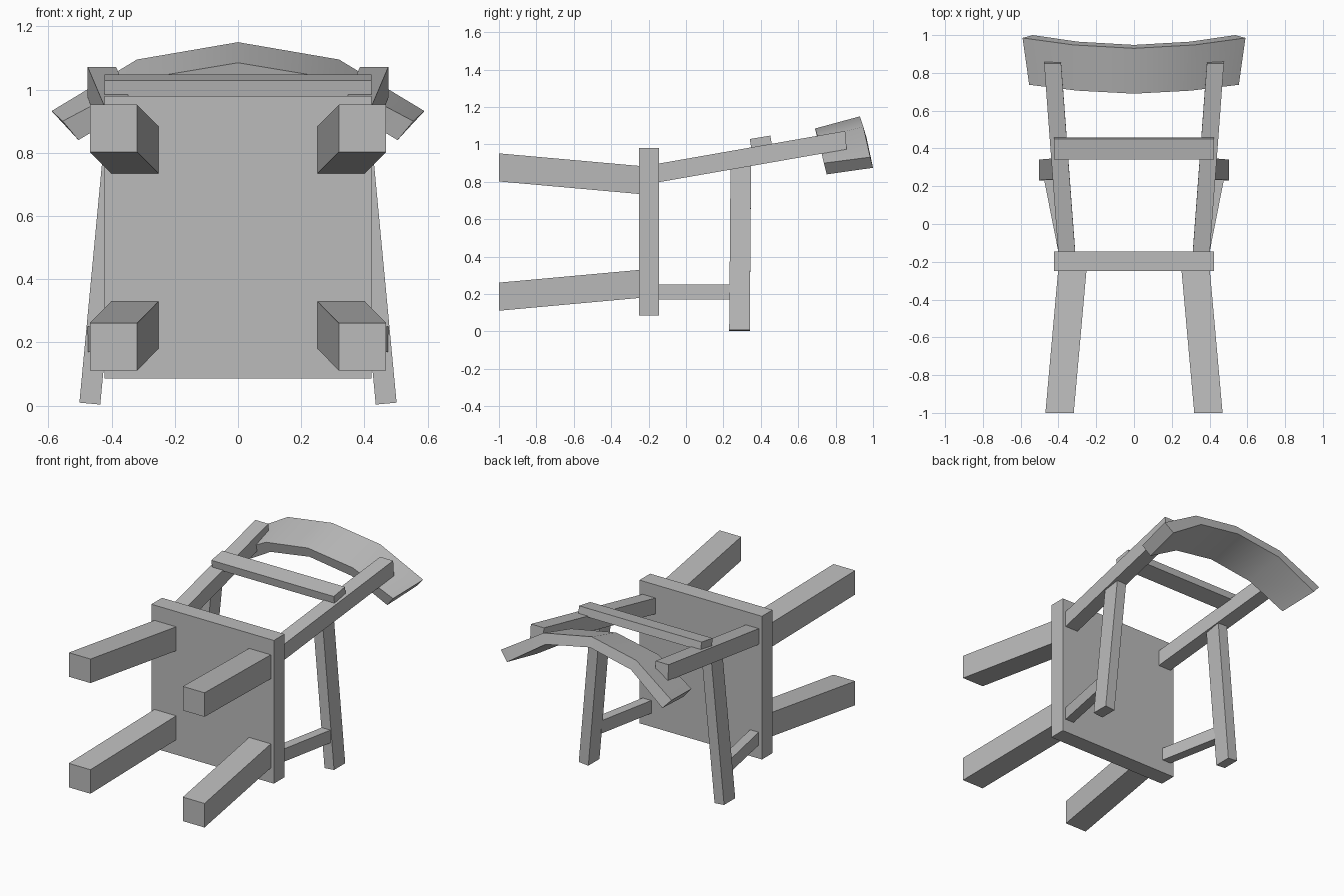
import bpy
import bmesh
from mathutils import Vector

cube = bpy.data.objects.get("Cube")
if cube:
    bpy.data.objects.remove(cube, do_unlink=True)

grey = bpy.data.materials.new("plain grey")
grey.use_nodes = True
grey.diffuse_color = (0.5, 0.5, 0.5, 1)
bsdf = next(n for n in grey.node_tree.nodes if n.type == "BSDF_PRINCIPLED")
bsdf.inputs["Base Color"].default_value = grey.diffuse_color


def loft(name, sections):
    """Skin a run of four-cornered sections and cap both ends."""
    bm = bmesh.new()
    rings = [[bm.verts.new(p) for p in s] for s in sections]
    for a, b in zip(rings, rings[1:]):
        for i in range(4):
            j = (i + 1) % 4
            bm.faces.new((a[i], a[j], b[j], b[i]))
    bm.faces.new(rings[0])
    bm.faces.new(rings[-1])
    bmesh.ops.recalc_face_normals(bm, faces=bm.faces)
    mesh = bpy.data.meshes.new(name)
    bm.to_mesh(mesh)
    bm.free()
    mesh.materials.append(grey)
    obj = bpy.data.objects.new(name, mesh)
    bpy.context.collection.objects.link(obj)
    return obj


def beam(name, start, end, u, v, side=1):
    """Slanted bar: the section spanned by half-vectors u and v, swept from start to end."""
    u, v = Vector(u), Vector(v)
    sections = []
    for centre in (Vector(start), Vector(end)):
        corners = [centre - u - v, centre + u - v, centre + u + v, centre - u + v]
        sections.append([(side * c.x, c.y, c.z) for c in corners])
    return loft(name, sections)


# Seat panel, standing upright because the chair lies on its back
beam("seat", (0, -0.25, 0.533), (0, -0.145, 0.533), (0.423, 0, 0), (0, 0, 0.447))

for word, side in (("left", 1), ("right", -1)):
    # Splayed legs
    for place, foot_z, top_z in (("upper", 0.877, 0.81), ("lower", 0.186, 0.254)):
        beam(f"{word}_{place}_leg", (0.394, -1, foot_z), (0.327, -0.25, top_z),
             (0.075, 0, 0), (0, 0, 0.075), side)
    # Long back post
    beam(f"{word}_back_post", (0.356, -0.15, 0.847), (0.431, 0.855, 1.023),
         (0.045, 0, 0), (0, -0.004, 0.049), side)
    # Arm and the short support joining it to the seat
    beam(f"{word}_arm", (0.469, 0.286, 0.006), (0.386, 0.293, 0.885),
         (0.033, 0, 0.003), (0, 0.055, 0), side)
    beam(f"{word}_arm_support", (0.37, -0.15, 0.21), (0.447, 0.24, 0.21),
         (0.03, 0, 0), (0, 0, 0.04), side)

# Cross rail between the back posts
beam("cross_rail", (-0.423, 0.4, 1.013), (0.423, 0.4, 1.013),
     (0, 0.055, 0.009), (0, -0.004, 0.025))

# Curved top rail: near upper, far upper, far lower, near lower corners
middle = [(0, 0.69, 1.085), (0, 0.93, 1.15), (0, 0.948, 1.09), (0, 0.705, 1.025)]
shoulder = [(0.3, 0.706, 1.035), (0.32, 0.948, 1.095), (0.295, 0.965, 1.037), (0.28, 0.72, 0.975)]
tip = [(0.555, 0.737, 0.9), (0.59, 0.985, 0.932), (0.537, 1.0, 0.875), (0.505, 0.752, 0.84)]


def mirrored(section):
    return [(-x, y, z) for x, y, z in section]


rail = loft("top_rail", [mirrored(tip), mirrored(shoulder), middle, shoulder, tip])
bpy.ops.object.select_all(action="DESELECT")
rail.select_set(True)
bpy.context.view_layer.objects.active = rail
bpy.ops.object.shade_smooth_by_angle(angle=0.52)
